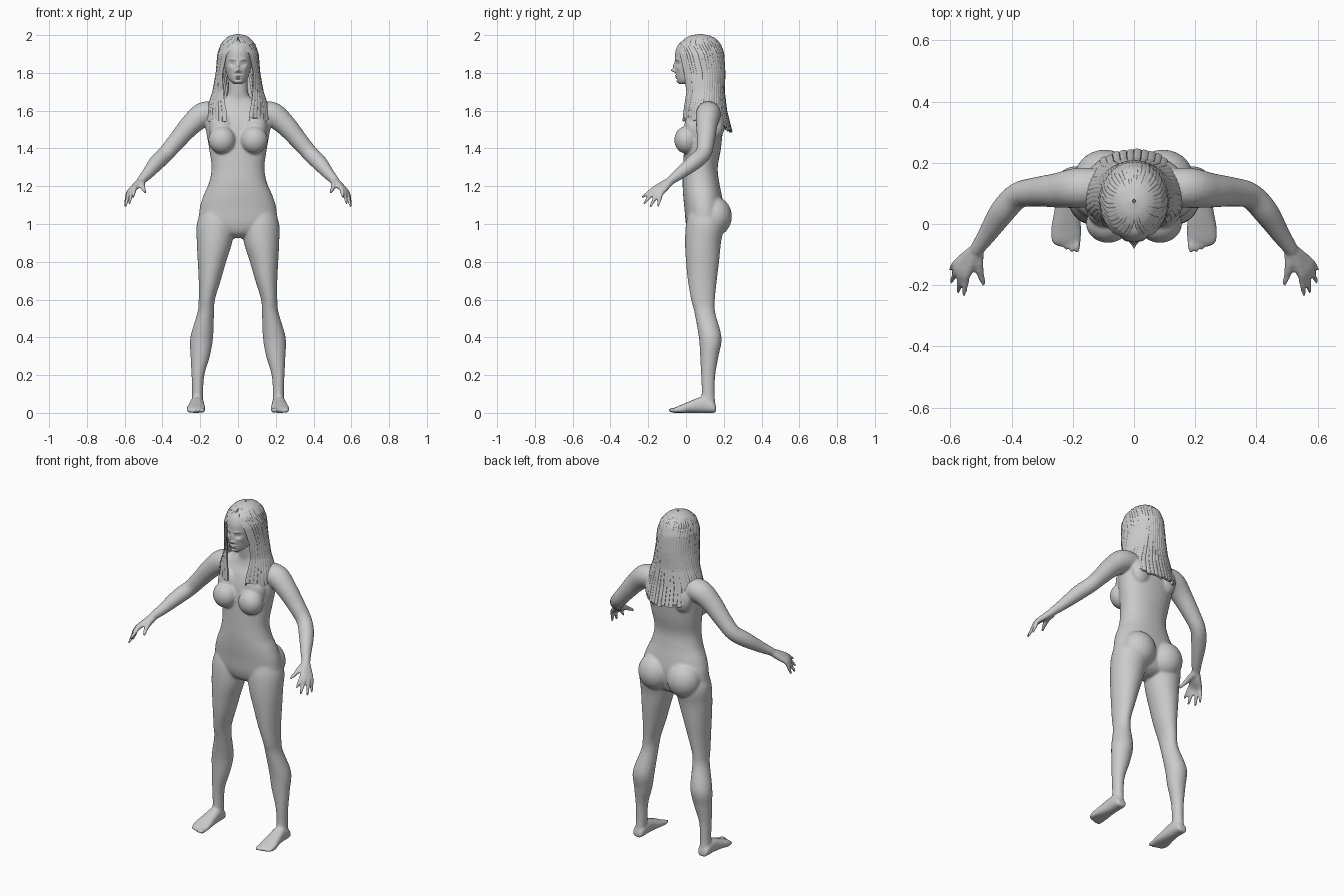
import bpy, bmesh, math, random
from mathutils import Vector, Matrix

random.seed(4)
if "Cube" in bpy.data.objects:
    bpy.data.objects.remove(bpy.data.objects["Cube"])

grey = bpy.data.materials.new("plain_grey")
grey.use_nodes = True
grey.diffuse_color = (0.6, 0.6, 0.6, 1)
grey.node_tree.nodes["Principled BSDF"].inputs["Base Color"].default_value = (0.6, 0.6, 0.6, 1)


def spline(keys, steps):
    """Smooth curve through tuples of any length."""
    k = [Vector(p) for p in keys]
    out = []
    for i in range(len(k) - 1):
        a, b, c, d = k[max(i - 1, 0)], k[i], k[i + 1], k[min(i + 2, len(k) - 1)]
        for s in range(steps):
            t = s / steps
            out.append(b + 0.5 * t * ((c - a) + t * ((2 * a - 5 * b + 4 * c - d) + t * (3 * (b - c) + d - a))))
    return out + [k[-1]]


def lookup(keys, z):
    """Linear value from a table of descending heights."""
    if z >= keys[0][0]:
        return keys[0][1:]
    for a, b in zip(keys, keys[1:]):
        if z >= b[0]:
            t = (a[0] - z) / (a[0] - b[0])
            return [p + (q - p) * t for p, q in zip(a[1:], b[1:])]
    return keys[-1][1:]


def bridge(bm, rings):
    rows = [[bm.verts.new(p) for p in r] for r in rings]
    n = len(rows[0])
    for a, b in zip(rows, rows[1:]):
        for i in range(n):
            bm.faces.new((a[i], a[(i + 1) % n], b[(i + 1) % n], b[i]))
    bm.faces.new(rows[0][::-1])
    bm.faces.new(rows[-1])


def oval(rx, ry, n=40, power=2.0):
    for i in range(n):
        a = math.tau * i / n
        c, s = math.cos(a), math.sin(a)
        yield (math.copysign(abs(c) ** (2 / power), c) * rx, math.copysign(abs(s) ** (2 / power), s) * ry)


def column(bm, keys, power=2.2, n=40, steps=6):
    """Upright loft from (height, centre x, half width, front, back)."""
    bridge(bm, [[(cx + x, (f + b) / 2 + y, z) for x, y in oval(rx, (b - f) / 2, n, power)]
                for z, cx, rx, f, b in spline(keys, steps)])


def tube(bm, keys, side, n=20):
    """Round limb from (x, y, z, radius)."""
    pts = spline(keys, 6)
    rings = []
    for i, p in enumerate(pts):
        d = (pts[min(i + 1, len(pts) - 1)] - pts[max(i - 1, 0)]).to_3d()
        q = d.to_track_quat('Z', 'Y')
        ring = [p.to_3d() + q @ Vector((x, y, 0)) for x, y in oval(p[3], p[3], n)]
        rings.append([(v.x * side, v.y, v.z) for v in ring])
    bridge(bm, rings if side > 0 else [r[::-1] for r in rings])


def ball(bm, centre, radii):
    m = Matrix.Translation(centre) @ Matrix.Diagonal((*radii, 1))
    bmesh.ops.create_uvsphere(bm, u_segments=28, v_segments=18, radius=1, matrix=m)


def make(name, bm):
    bmesh.ops.recalc_face_normals(bm, faces=bm.faces)
    me = bpy.data.meshes.new(name)
    bm.to_mesh(me)
    bm.free()
    me.materials.append(grey)
    ob = bpy.data.objects.new(name, me)
    bpy.context.collection.objects.link(ob)
    bpy.ops.object.select_all(action='DESELECT')
    bpy.context.view_layer.objects.active = ob
    ob.select_set(True)
    return ob


# Body: torso and neck
bm = bmesh.new()
column(bm, [(.925, 0, .03, .06, .13), (.95, 0, .11, .02, .17), (1.0, 0, .2, 0, .19), (1.08, 0, .203, -.008, .2),
            (1.15, 0, .183, -.015, .19), (1.22, 0, .153, -.018, .176), (1.3, 0, .14, -.015, .168),
            (1.4, 0, .153, -.01, .185), (1.5, 0, .17, 0, .195), (1.57, 0, .172, .02, .2), (1.62, 0, .14, .045, .19),
            (1.66, 0, .085, .055, .17), (1.69, 0, .055, .052, .15), (1.8, 0, .05, .04, .14)])

LEG = [(1.08, .12, .07, .02, .17), (1.0, .118, .1, 0, .2), (.9, .125, .093, -.005, .185), (.8, .138, .075, 0, .175),
       (.7, .15, .058, .01, .163), (.6, .165, .043, .027, .153), (.53, .171, .044, .045, .155),
       (.4, .192, .06, .068, .188), (.3, .2, .051, .075, .172), (.2, .212, .034, .08, .155),
       (.1, .214, .029, .083, .152), (.03, .216, .03, .07, .158)]
ARM = [(.1, .12, 1.585, .06), (.18, .118, 1.58, .066), (.25, .11, 1.525, .057), (.32, .105, 1.445, .048),
       (.38, .092, 1.375, .043), (.43, .04, 1.325, .042), (.48, -.035, 1.265, .031), (.515, -.085, 1.228, .023)]
FINGERS = [((.547, -.17, 1.187), (.556, -.235, 1.14)), ((.563, -.165, 1.177), (.575, -.225, 1.105)),
           ((.577, -.15, 1.167), (.598, -.19, 1.088)), ((.582, -.13, 1.162), (.6, -.15, 1.092))]
FOOT = [(.16, .217, .022, .03), (.145, .217, .033, .06), (.09, .217, .037, .085), (.04, .219, .042, .07),
        (-.02, .222, .05, .045), (-.055, .222, .048, .03), (-.07, .222, .038, .02)]

for side in (1, -1):
    # Legs and feet
    column(bm, [(z, cx * side, rx, f, b) for z, cx, rx, f, b in LEG], 2.0)
    bridge(bm, [[(side * cx + x, y, h / 2 + z) for x, z in oval(w, h / 2, 28, 2.4)]
                for y, cx, w, h in spline(FOOT, 5)])
    for i in range(5):
        x, r = .186 + i * .0185, .014 - i * .0012
        ball(bm, (side * x, -.066 + i * i * .0022, r), (r * .8, .03, r))
    # Hips, chest and shoulder blades
    ball(bm, (side * .095, .15, 1.04), (.1, .093, .105))
    ball(bm, (side * .085, .002, 1.445), (.072, .064, .073))
    ball(bm, (side * .088, .04, 1.51), (.065, .05, .08))
    ball(bm, (side * .09, .165, 1.53), (.06, .04, .08))
    # Arms and hands
    tube(bm, ARM, side)
    for knuckle, tip in FINGERS:
        k, t = Vector(knuckle), Vector(tip)
        tube(bm, [(.512, -.08, 1.23, .021), (*k.lerp(Vector((.512, -.08, 1.23)), .45), .018), (*k, .013),
                  (*k.lerp(t, .5), .0105), (*t, .007)], side, 12)
    tube(bm, [(.51, -.09, 1.22, .02), (.507, -.135, 1.205, .016), (.5, -.17, 1.185, .012), (.489, -.2, 1.167, .008)],
         side, 12)

body = make("body", bm)
mod = body.modifiers.new("blend", 'REMESH')
mod.mode, mod.voxel_size, mod.use_smooth_shade = 'VOXEL', .0065, True
bpy.ops.object.modifier_apply(modifier=mod.name)
mod = body.modifiers.new("soften", 'SMOOTH')
mod.factor, mod.iterations = .5, 7
bpy.ops.object.modifier_apply(modifier=mod.name)
bpy.ops.object.shade_smooth()

# Head, with the face raised and sunk by soft bumps
bm = bmesh.new()
column(bm, [(1.742, 0, .022, -.035, .03), (1.755, 0, .04, -.046, .07), (1.78, 0, .055, -.052, .11),
            (1.82, 0, .068, -.056, .15), (1.87, 0, .077, -.058, .172), (1.92, 0, .08, -.054, .178),
            (1.96, 0, .062, -.03, .15), (1.982, 0, .03, .03, .1)], 2.15, 120, 14)
BUMPS = [(0, 1.813, .009, .009, .022), (0, 1.835, .007, .018, .012), (.013, 1.808, .006, .006, .007),
         (.03, 1.85, .014, .011, -.013), (.03, 1.851, .009, .006, .007), (.03, 1.872, .018, .006, .004),
         (0, 1.784, .015, .004, .007), (0, 1.775, .013, .004, .006), (0, 1.7795, .019, .0018, -.004),
         (0, 1.765, .018, .004, -.004), (0, 1.752, .014, .007, .005), (.042, 1.825, .014, .014, .004)]
for v in bm.verts:
    if v.co.y < .03:
        x, z = abs(v.co.x), v.co.z
        v.co.y -= sum(h * math.exp(-((x - bx) / sx) ** 2 - ((z - bz) / sz) ** 2) for bx, bz, sx, sz, h in BUMPS)
make("head", bm)
bpy.ops.object.shade_smooth()

# Hair: (height, half width, front, back, half angle of the face opening)
HAIR = [(2.0, .004, .07, .08, 0), (1.993, .038, .03, .12, 0), (1.98, .06, 0, .15, .05), (1.95, .086, -.035, .18, .2),
        (1.9, .104, -.052, .197, .62), (1.8, .112, -.045, .203, .82), (1.7, .13, -.015, .2, .65),
        (1.6, .163, -.018, .212, .4), (1.47, .175, -.03, .245, .33)]
HEM = [(1, 1.54), (.72, 1.535), (.55, 1.6), (.4, 1.56), (.25, 1.5), (0, 1.475)]
COLS, ROWS = 240, 48
bm = bmesh.new()
grid, strand = [], [(random.uniform(.5, 1), random.uniform(0, .022)) for _ in range(COLS // 6 + 1)]
for j in range(ROWS + 1):
    row = []
    for i in range(COLS + 1):
        u = 2 * i / COLS - 1
        depth, rag = strand[i // 6]
        v = j / ROWS
        hem = lookup(HEM, abs(u))[0] + rag
        z = 2.0 - .3 * (v / .6) ** 2 if v < .6 else 1.7 + (hem - 1.7) * (v - .6) / .4
        rx, f, b, gap = lookup(HAIR, z)
        a = u * (math.pi - gap)
        groove = 1 - depth * (.015 + .03 * v) * (abs(i % 6 - 3) / 3) ** 3
        row.append(bm.verts.new((rx * math.sin(a) * groove, (f + b) / 2 + (b - f) / 2 * math.cos(a) * groove, z)))
    grid.append(row)
for a, b in zip(grid, grid[1:]):
    for i in range(COLS):
        bm.faces.new((a[i], b[i], b[i + 1], a[i + 1]))
hair = make("hair", bm)
mod = hair.modifiers.new("thickness", 'SOLIDIFY')
mod.thickness, mod.offset = .012, 0
bpy.ops.object.modifier_apply(modifier=mod.name)
bpy.ops.object.shade_smooth_by_angle(angle=math.radians(40))
